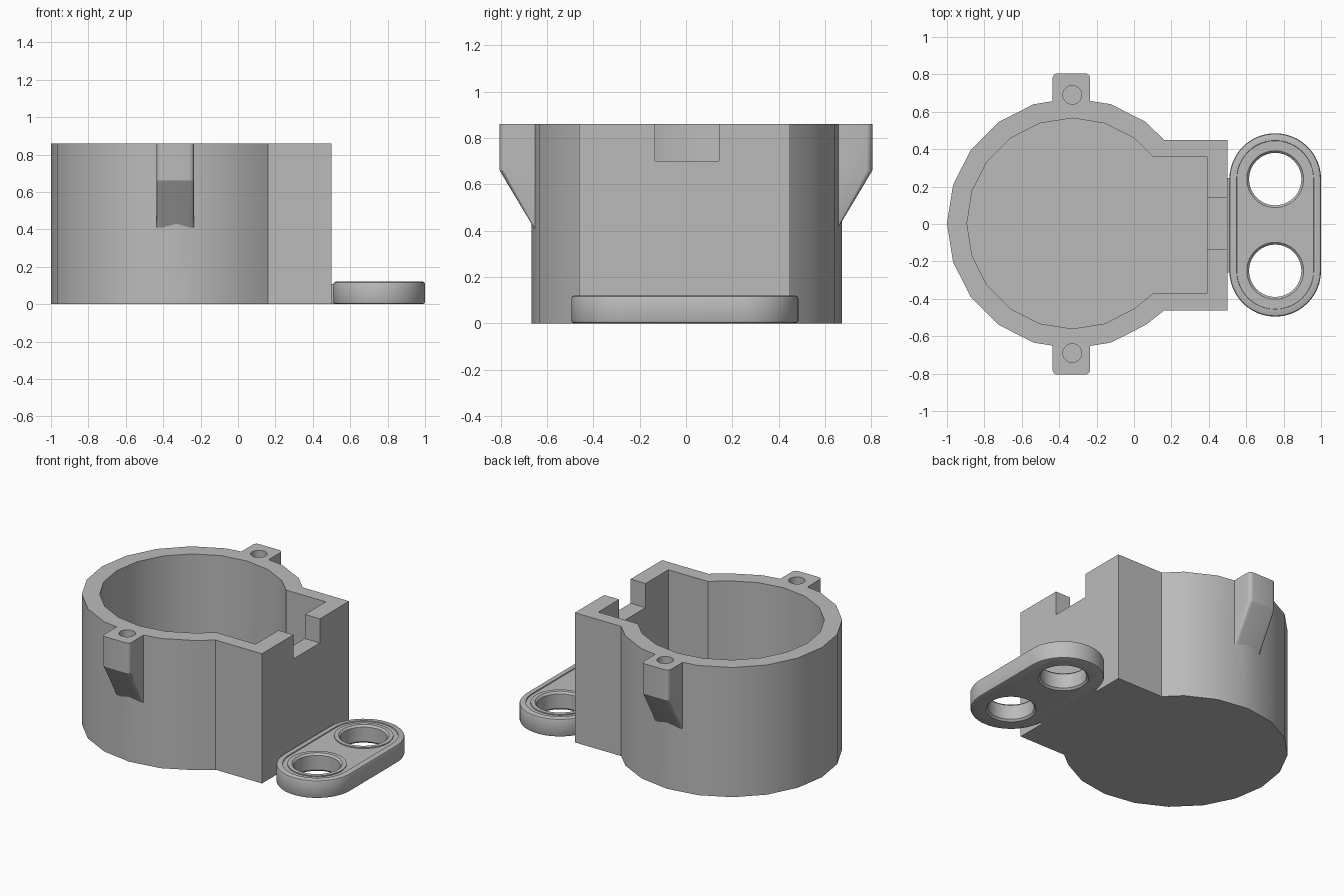
import bpy, bmesh
from math import cos, sin, pi, radians

cube = bpy.data.objects.get("Cube")
if cube:
    bpy.data.objects.remove(cube, do_unlink=True)

grey = bpy.data.materials.new("plain grey")
grey.use_nodes = True
grey.diffuse_color = (0.5, 0.5, 0.5, 1)
grey.node_tree.nodes["Principled BSDF"].inputs["Base Color"].default_value = (0.5, 0.5, 0.5, 1)

TOP, FLOOR, PLATE_TOP = 0.86, 0.11, 0.12
CUP_X, CUP_Y = -0.33, 0.003
HOLES = [(0.755, 0.24), (0.755, -0.25)]


def loft(name, rings):
    """Solid through a stack of (outline, z) rings with equal point counts."""
    bm = bmesh.new()
    loops = [[bm.verts.new((x, y, z)) for x, y in outline] for outline, z in rings]
    for a, b in zip(loops, loops[1:]):
        for i in range(len(a)):
            j = (i + 1) % len(a)
            bm.faces.new((a[i], a[j], b[j], b[i]))
    bm.faces.new(loops[0][::-1])
    bm.faces.new(loops[-1])
    bmesh.ops.recalc_face_normals(bm, faces=bm.faces)
    mesh = bpy.data.meshes.new(name)
    bm.to_mesh(mesh)
    bm.free()
    mesh.materials.append(grey)
    obj = bpy.data.objects.new(name, mesh)
    bpy.context.collection.objects.link(obj)
    return obj


def combine(target, tool, operation):
    """Apply a boolean and discard the tool."""
    mod = target.modifiers.new("cut", 'BOOLEAN')
    mod.operation, mod.object, mod.solver = operation, tool, 'EXACT'
    bpy.context.view_layer.objects.active = target
    bpy.ops.object.modifier_apply(modifier=mod.name)
    bpy.data.objects.remove(tool, do_unlink=True)


def arc(cx, cy, r, start, end, steps):
    angles = [radians(start + (end - start) * i / steps) for i in range(steps + 1)]
    return [(cx + r * cos(a), cy + r * sin(a)) for a in angles]


def circle(cx, cy, r, n=40):
    return arc(cx, cy, r, 0, 360, n)[:-1]


def rect(x0, x1, y0, y1):
    return [(x0, y0), (x1, y0), (x1, y1), (x0, y1)]


def keyhole(r, x_end, y0, y1, x_join):
    """Twenty-sided round outline that opens into a rectangular bay."""
    return arc(CUP_X, CUP_Y, r, 54, 306, 14) + [
        (x_join, y0), (x_end, y0), (x_end, y1), (x_join, y1)]


def stadium(r):
    (x, y1), (_, y0) = HOLES
    return arc(x, y1, r, 0, 180, 24) + arc(x, y0, r, 180, 360, 24)


# Cup with a rectangular bay
outer = keyhole(0.67, 0.5, -0.463, 0.45, 0.16)
cup = loft("cup_body", [(outer, 0), (outer, TOP)])

# Tapered screw lugs, front and back
for side in (1, -1):
    lug = ([(-0.435, 0.6)] + arc(-0.41, 0.78, 0.025, 180, 90, 4)
           + arc(-0.26, 0.78, 0.025, 90, 0, 4) + [(-0.235, 0.6)])
    foot = [(x, side * (0.6 + (y - 0.6) * 0.27)) for x, y in lug]
    head = [(x, side * y) for x, y in lug]
    combine(cup, loft("lug", [(foot, 0.41), (head, 0.66), (head, TOP)]), 'UNION')

# Cavity, notch in the bay wall and screw holes
inner = keyhole(0.563, 0.39, -0.372, 0.362, 0.1)
combine(cup, loft("cavity", [(inner, FLOOR), (inner, 1)]), 'DIFFERENCE')
notch = rect(0.3, 0.6, -0.133, 0.143)
combine(cup, loft("notch", [(notch, 0.7), (notch, 1)]), 'DIFFERENCE')
for side in (1, -1):
    hole = circle(CUP_X, side * 0.69, 0.05, 24)
    combine(cup, loft("screw_hole", [(hole, 0.6), (hole, 1)]), 'DIFFERENCE')

# Rounded two-hole plate with softened edges
E = 0.012
plate = loft("eyelet_plate", [
    (stadium(0.245 - E), 0), (stadium(0.245 - E * 0.3), E * 0.3), (stadium(0.245), E),
    (stadium(0.245), PLATE_TOP - E), (stadium(0.245 - E * 0.3), PLATE_TOP - E * 0.3),
    (stadium(0.245 - E), PLATE_TOP)])

# Shallow recess with a raised collar around each hole
combine(plate, loft("recess", [(stadium(0.205), PLATE_TOP - 0.006),
                               (stadium(0.212), PLATE_TOP + 0.02)]), 'DIFFERENCE')
for x, y in HOLES:
    ring = circle(x, y, 0.178)
    combine(plate, loft("collar", [(ring, 0.06), (ring, PLATE_TOP)]), 'UNION')
    wide, narrow = circle(x, y, 0.14 + 2 * E), circle(x, y, 0.14)
    combine(plate, loft("hole", [(wide, -E), (narrow, E), (narrow, PLATE_TOP - E),
                                 (wide, PLATE_TOP + E)]), 'DIFFERENCE')

# Neck joining plate and cup
neck_outline = rect(0.49, 0.53, -0.26, 0.245)
neck = loft("plate_neck", [(neck_outline, 0), (neck_outline, PLATE_TOP - E)])

# Smooth shading with crisp edges
bpy.ops.object.select_all(action='DESELECT')
for obj in (cup, plate, neck):
    obj.select_set(True)
bpy.context.view_layer.objects.active = cup
bpy.ops.object.shade_smooth_by_angle(angle=radians(25))
